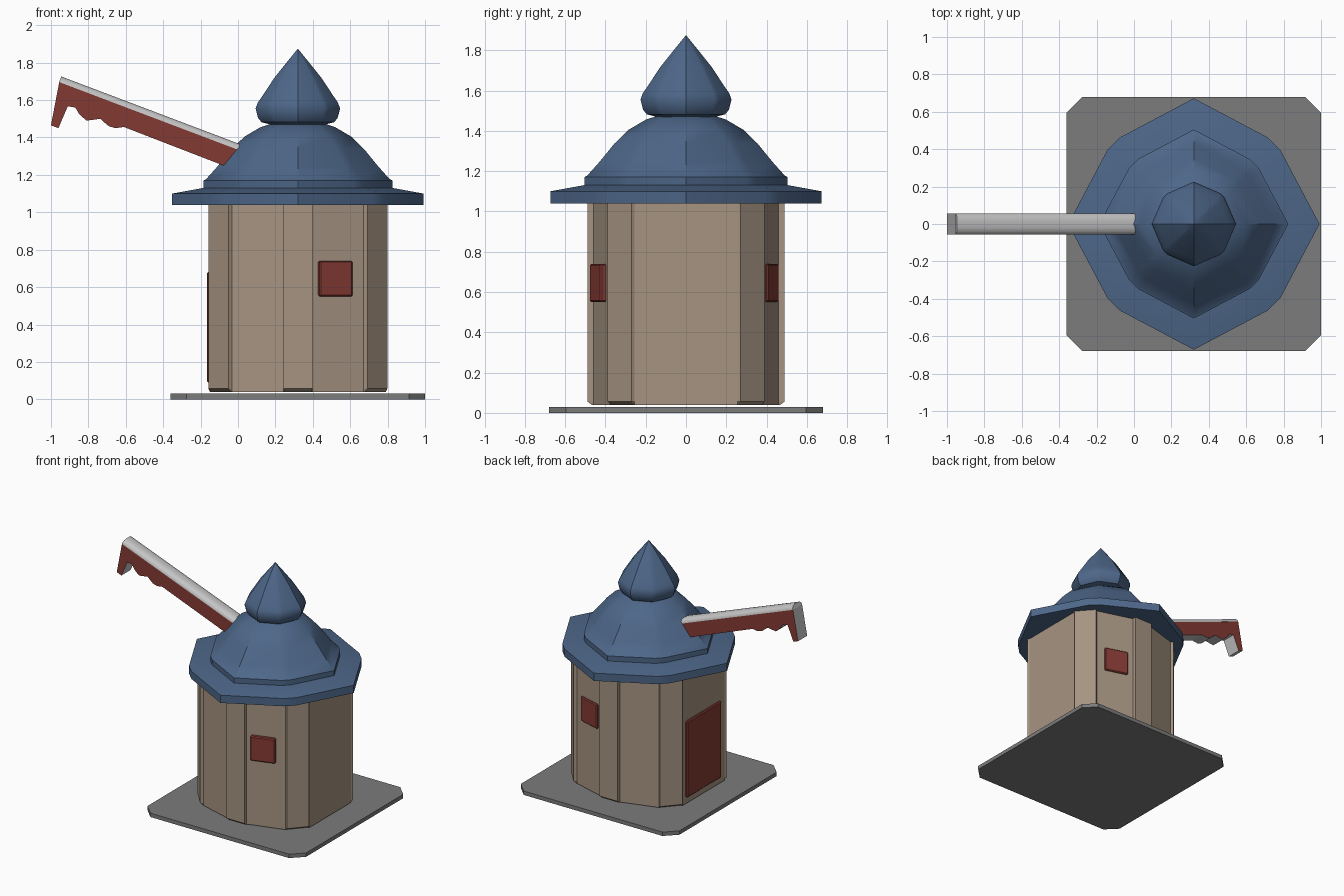
import bpy, bmesh, math
from mathutils import Vector

if "Cube" in bpy.data.objects:
    bpy.data.objects.remove(bpy.data.objects["Cube"])

CX = 0.32  # tower axis


def mat(name, c):
    m = bpy.data.materials.new(name)
    m.diffuse_color = (*c, 1)
    m.use_nodes = True
    m.node_tree.nodes["Principled BSDF"].inputs["Base Color"].default_value = m.diffuse_color
    return m


BLUE = mat("roof blue", (0.075, 0.135, 0.25))
TAN = mat("wall tan", (0.38, 0.295, 0.22))
RED = mat("dark red", (0.23, 0.042, 0.033))
GREY = mat("plate grey", (0.2, 0.2, 0.2))
LIGHT = mat("light grey", (0.56, 0.56, 0.56))


def finish(name, bm, mats, smooth=None):
    bmesh.ops.recalc_face_normals(bm, faces=bm.faces)
    me = bpy.data.meshes.new(name)
    bm.to_mesh(me)
    bm.free()
    ob = bpy.data.objects.new(name, me)
    bpy.context.collection.objects.link(ob)
    for m in mats:
        me.materials.append(m)
    if smooth:
        bpy.ops.object.select_all(action='DESELECT')
        ob.select_set(True)
        bpy.context.view_layer.objects.active = ob
        bpy.ops.object.shade_smooth_by_angle(angle=math.radians(smooth))
    return ob


def loft(rings, tip=None):
    """Skin a stack of equal-length rings, capping the ends."""
    bm = bmesh.new()
    vs = [[bm.verts.new(p) for p in r] for r in rings]
    n = len(vs[0])
    for a, b in zip(vs, vs[1:]):
        for i in range(n):
            j = (i + 1) % n
            bm.faces.new((a[i], a[j], b[j], b[i]))
    bm.faces.new(vs[0])
    if tip:
        t = bm.verts.new(tip)
        for i in range(n):
            bm.faces.new((vs[-1][i], vs[-1][(i + 1) % n], t))
    else:
        bm.faces.new(vs[-1])
    return bm


# Base plate with cut corners
a, b = 0.68, 0.595
outline = [(a, b), (b, a), (-b, a), (-a, b), (-a, -b), (-b, -a), (b, -a), (a, -b)]
finish("base_plate", loft([[(CX + x, y, z) for x, y in outline] for z in (0, 0.03)]), [GREY])

# Tower wall: pilasters stand proud of recessed panels, their feet are bevelled
quarter = [(0.47, 0.255, 0), (0.478, 0.27, 1), (0.372, 0.39, 1), (0.352, 0.378, 0),
           (0.077, 0.46, 0), (0.077, 0.49, 1)]
plan = quarter + [(-x, y, p) for x, y, p in reversed(quarter)]
plan += [(-x, -y, p) for x, y, p in plan]


def wall_ring(z, tuck):
    return [(CX + x * (1 - tuck * p), y * (1 - tuck * p), z) for x, y, p in plan]


finish("tower_wall", loft([wall_ring(0.04, 0.045), wall_ring(0.057, 0), wall_ring(1.06, 0)]), [TAN])


# Roof: eight-sided with softened diagonal corners
def roof_ring(r, z, diag=0.906, pair=4.4):
    out = []
    for q in range(4):
        for deg, k in ((0, 1), (45 - pair, diag), (45 + pair, diag)):
            t = math.radians(deg + 90 * q)
            out.append((CX + r * k * math.cos(t), r * k * math.sin(t), z))
    return out


brim = [(0.672, 1.04), (0.672, 1.10), (0.48, 1.135)]
finish("roof_brim", loft([roof_ring(*p) for p in brim]), [BLUE], 36)
dome = [(0.505, 1.12), (0.505, 1.17), (0.49, 1.178), (0.43, 1.245), (0.355, 1.337),
        (0.285, 1.405), (0.20, 1.455), (0.13, 1.478)]
finish("roof_dome", loft([roof_ring(*p) for p in dome]), [BLUE], 36)
onion = [(0.13, 1.465), (0.195, 1.482), (0.213, 1.505), (0.226, 1.555), (0.215, 1.585),
         (0.188, 1.625), (0.125, 1.72), (0.065, 1.795)]
finish("roof_onion", loft([roof_ring(r, z, 0.96) for r, z in onion], (CX, 0, 1.875)), [BLUE], 36)


# Door and windows: thin bevelled panels turned to face outward
def panel(name, loc, width, height, depth, turn):
    bm = bmesh.new()
    bmesh.ops.create_cube(bm, size=1)
    bmesh.ops.scale(bm, vec=(width, depth, height), verts=bm.verts)
    bmesh.ops.bevel(bm, geom=list(bm.edges), offset=0.007, segments=1, affect='EDGES')
    ob = finish(name, bm, [RED])
    ob.location = loc
    ob.rotation_euler.z = math.radians(turn)


panel("door", (CX - 0.467, 0.01, 0.385), 0.42, 0.59, 0.04, 90)
panel("front_window", (CX + 0.20, -0.432, 0.645), 0.185, 0.19, 0.04, 17)
panel("back_window", (CX + 0.205, 0.415, 0.645), 0.185, 0.19, 0.04, -17)

# Roof arm: red-sided board with grey edges and a notched tail
board = [(-0.955, 1.70), (-1.0, 1.465), (-0.96, 1.45), (-0.91, 1.567), (-0.87, 1.56),
         (-0.848, 1.524), (-0.81, 1.49), (-0.735, 1.50), (-0.714, 1.48), (-0.69, 1.46),
         (-0.655, 1.45), (-0.61, 1.456), (-0.067, 1.246), (0.008, 1.335)]
bm = loft([[(x, y, z) for x, z in board] for y in (-0.056, 0.056)])
bm.normal_update()
for f in bm.faces:
    f.material_index = 0 if abs(f.normal.y) > 0.5 else 1
finish("arm_board", bm, [RED, LIGHT])

# Rounded cap along the top of the arm
section = [(-0.057, -0.004), (-0.055, 0.008), (-0.042, 0.022), (-0.018, 0.028),
           (0.018, 0.028), (0.042, 0.022), (0.055, 0.008), (0.057, -0.004)]
start, end = Vector((-0.955, 0, 1.70)), Vector((0.004, 0, 1.337))
up = (end - start).cross(Vector((0, 1, 0))).normalized()
if up.z < 0:
    up = -up
finish("arm_cap", loft([[p + up * h + Vector((0, y, 0)) for y, h in section]
                        for p in (start, end)]), [LIGHT], 40)
